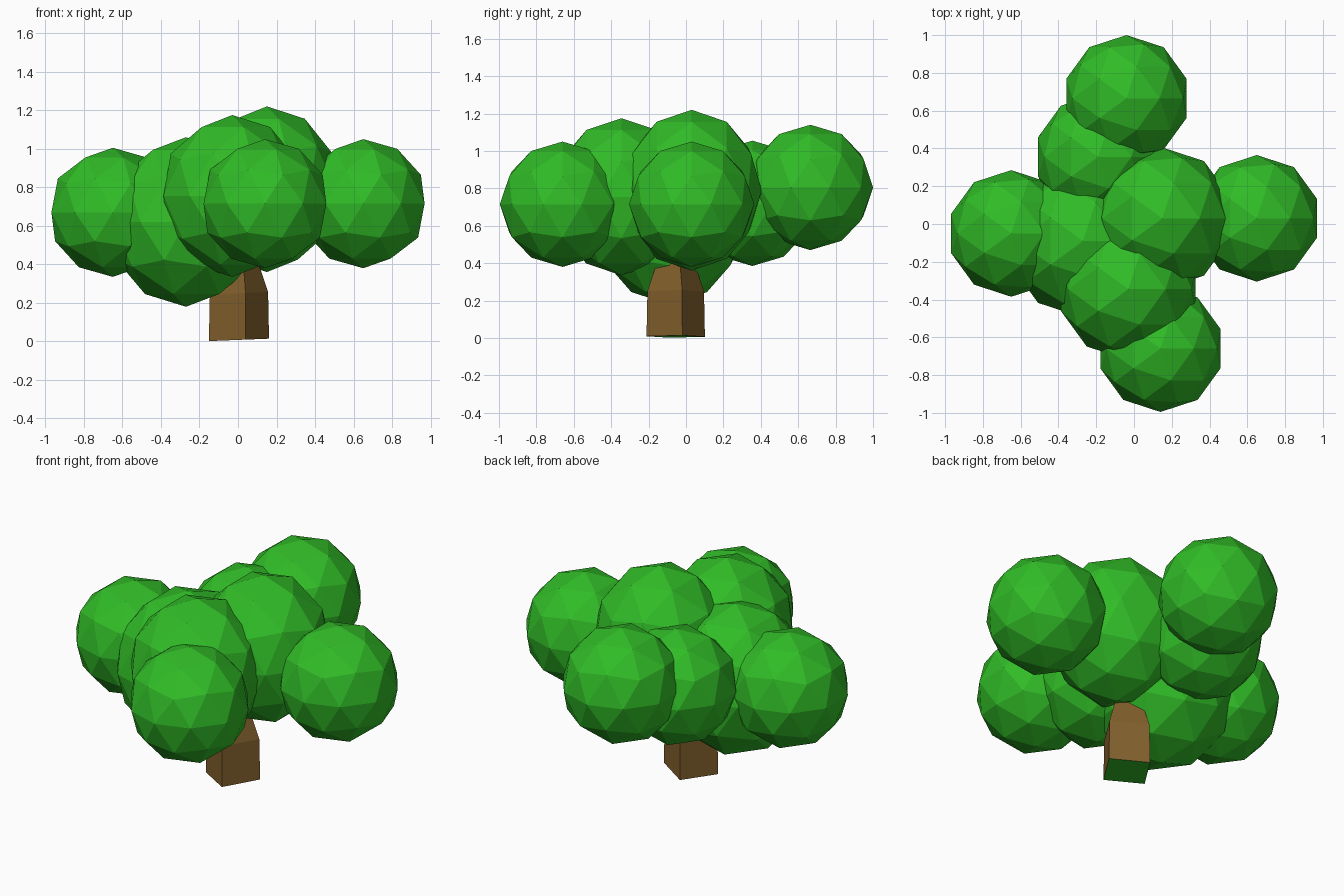
import bpy, bmesh, math
from mathutils import Matrix

if "Cube" in bpy.data.objects:
    bpy.data.objects.remove(bpy.data.objects["Cube"])


def material(name, rgb):
    m = bpy.data.materials.new(name)
    m.diffuse_color = (*rgb, 1.0)
    m.use_nodes = True
    m.node_tree.nodes["Principled BSDF"].inputs["Base Color"].default_value = m.diffuse_color
    return m


LEAF = material("leaf_green", (0.03, 0.50, 0.02))
BARK = material("bark_brown", (0.22, 0.115, 0.025))


def finish(bm, name, mats):
    mesh = bpy.data.meshes.new(name)
    bm.to_mesh(mesh)
    bm.free()
    for m in mats:
        mesh.materials.append(m)
    obj = bpy.data.objects.new(name, mesh)
    bpy.context.collection.objects.link(obj)
    return obj


# Foliage clumps: name, centre, half width, half height
CLUMPS = [
    ("left_clump", (-0.65, -0.05, 0.67), 0.335, 0.335),
    ("right_clump", (0.65, 0.03, 0.715), 0.335, 0.335),
    ("back_clump", (-0.04, 0.665, 0.805), 0.335, 0.335),
    ("front_clump", (0.14, -0.66, 0.715), 0.335, 0.335),
    ("back_left_clump", (-0.19, 0.355, 0.72), 0.335, 0.335),
    ("crown_clump", (0.15, 0.03, 0.79), 0.375, 0.43),
    ("front_crown_clump", (-0.03, -0.345, 0.755), 0.375, 0.42),
    ("low_left_clump", (-0.27, -0.09, 0.62), 0.405, 0.44),
]
for name, centre, w, h in CLUMPS:
    bm = bmesh.new()
    bmesh.ops.create_icosphere(bm, subdivisions=2, radius=1.0)
    bm.transform(Matrix.Translation(centre) @ Matrix.Diagonal((w, w, h, 1)))
    finish(bm, name, [LEAF])

# Trunk: twisted square prism, tapering above the bend
bm = bmesh.new()
rings = []
for z, r in ((0.008, 0.16), (0.25, 0.155), (0.50, 0.07)):
    ring = []
    for i in range(4):
        a = math.radians(12.7 + 90 * i)
        x, y = r * math.cos(a), r * math.sin(a)
        ring.append(bm.verts.new((x + 0.005, y - 0.055, z + 0.04 * x)))
    rings.append(ring)
for low, high in zip(rings, rings[1:]):
    for i in range(4):
        j = (i + 1) % 4
        bm.faces.new((low[i], low[j], high[j], high[i]))
bm.faces.new(rings[-1])
base = bm.faces.new(rings[0][::-1])
base.material_index = 1  # green underside
finish(bm, "trunk", [BARK, LEAF])
